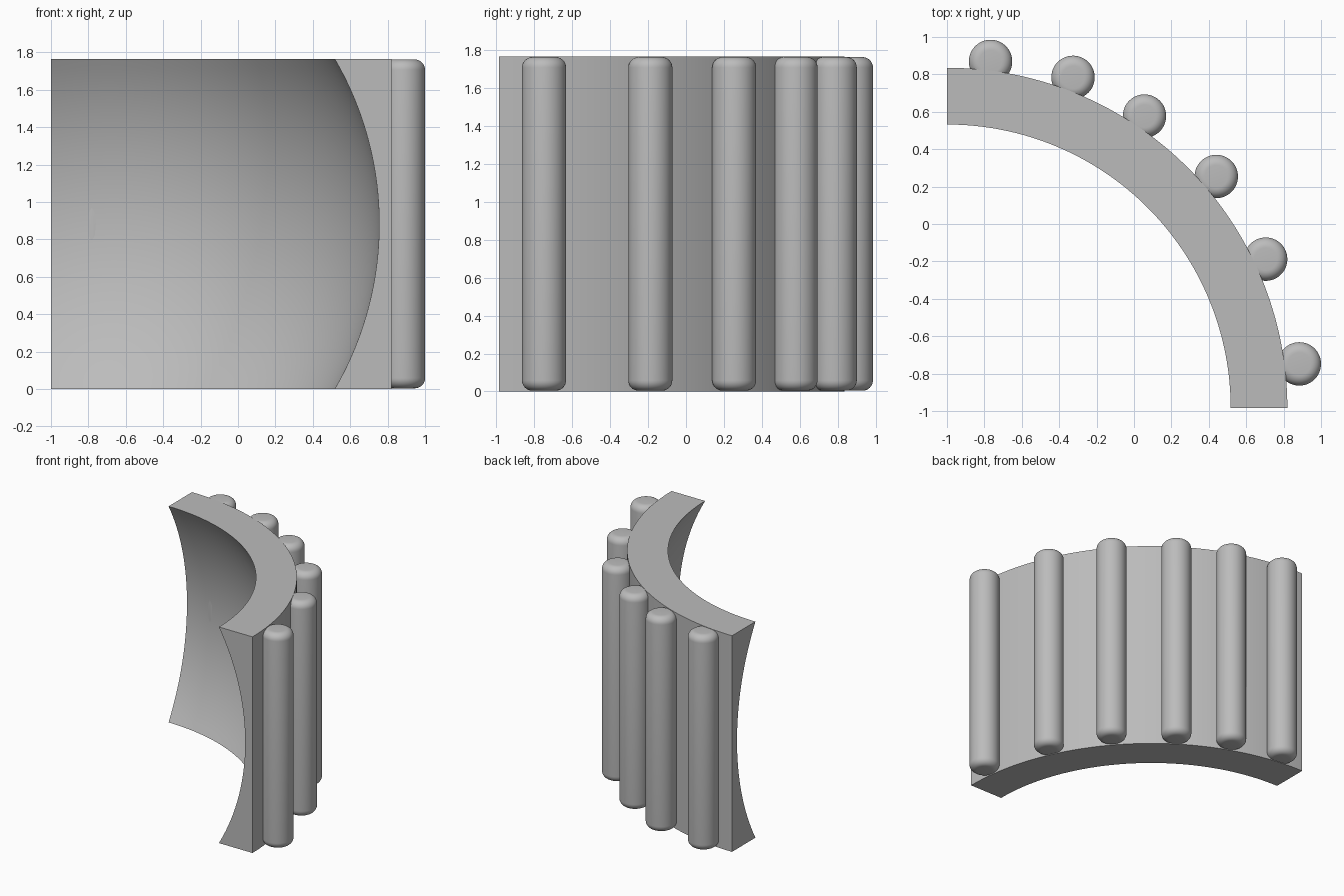
import bpy, bmesh, math

if "Cube" in bpy.data.objects:
    bpy.data.objects.remove(bpy.data.objects["Cube"])

H = 1.765               # wall height
CX, CY = -1.0, -0.985   # centre of the quarter ring
R_OUT, R_BALL = 1.82, 1.755

grey = bpy.data.materials.new("plain grey")
grey.diffuse_color = (0.5, 0.5, 0.5, 1)
grey.use_nodes = True
grey.node_tree.nodes["Principled BSDF"].inputs["Base Color"].default_value = grey.diffuse_color


def sweep(name, profile, centre, angle, steps):
    """Turn a closed (radius, z) profile about a vertical axis."""
    full = angle > 6.28
    bm = bmesh.new()
    rings = []
    for i in range(steps if full else steps + 1):
        a = angle * i / steps
        rings.append([bm.verts.new((centre[0] + r * math.cos(a), centre[1] + r * math.sin(a), z))
                      for r, z in profile])
    n = len(profile)
    for i in range(steps):
        a, b = rings[i], rings[(i + 1) % len(rings)]
        for j in range(n - 1 if full else n):
            k = (j + 1) % n
            bm.faces.new((a[j], b[j], b[k], a[k]))
    # flat ends of the arc, or flat caps of the rod
    if full:
        bm.faces.new([r[0] for r in rings])
        bm.faces.new([r[-1] for r in rings])
    else:
        bm.faces.new(rings[0])
        bm.faces.new(rings[-1])
    bmesh.ops.recalc_face_normals(bm, faces=bm.faces)
    mesh = bpy.data.meshes.new(name)
    bm.to_mesh(mesh)
    bm.free()
    mesh.materials.append(grey)
    obj = bpy.data.objects.new(name, mesh)
    bpy.context.collection.objects.link(obj)
    bpy.ops.object.select_all(action='DESELECT')
    obj.select_set(True)
    bpy.context.view_layer.objects.active = obj
    bpy.ops.object.shade_smooth_by_angle(angle=math.radians(30))


# Quarter wall: straight outside, spherical hollow inside
N = 32
hollow = [(math.sqrt(R_BALL ** 2 - (H * i / N - H / 2) ** 2), H * i / N) for i in range(N + 1)]
sweep("curved_wall", [(R_OUT, H), (R_OUT, 0)] + hollow, (CX, CY), math.pi / 2, 64)

# Upright rods with rounded ends
ROD, EDGE, Z0, Z1 = 0.116, 0.055, 0.004, 1.762
arc = [(ROD - EDGE + EDGE * math.sin(t), EDGE * (1 - math.cos(t)))
       for t in (math.pi / 2 * i / 8 for i in range(9))]
rod = [(r, Z0 + z) for r, z in arc] + [(r, Z1 - z) for r, z in reversed(arc)]
spots = [(-0.767, 0.869), (-0.326, 0.784), (0.056, 0.577),
         (0.44, 0.254), (0.704, -0.188), (0.884, -0.748)]
for i, spot in enumerate(spots, 1):
    sweep(f"upright_rod_{i}", rod, spot, 2 * math.pi, 48)
